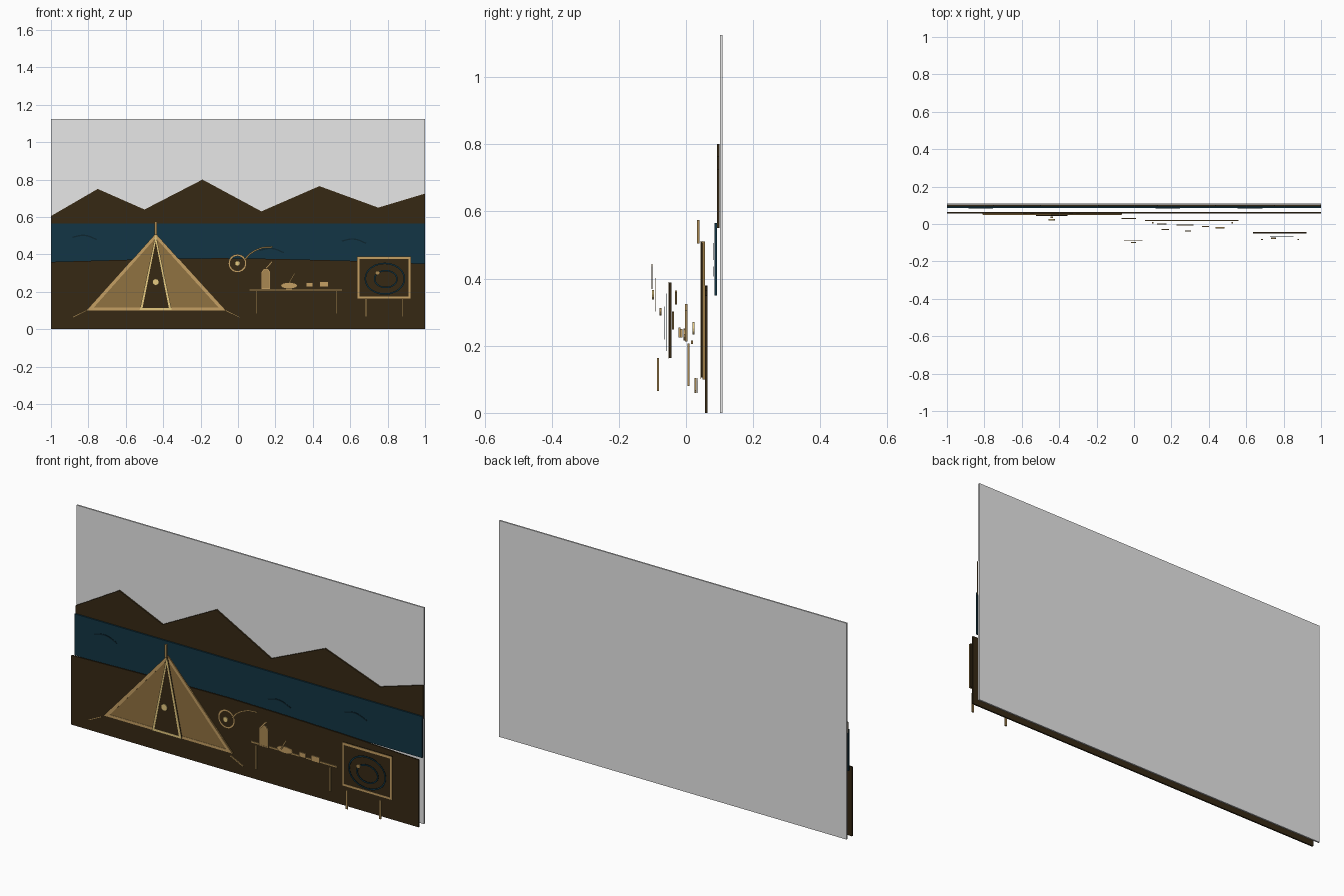
import bpy, bmesh, math
from mathutils import Vector

if "Cube" in bpy.data.objects:
    bpy.data.objects.remove(bpy.data.objects["Cube"])


def material(name, r, g, b):
    m = bpy.data.materials.new(name)
    m.use_nodes = True
    m.diffuse_color = (r, g, b, 1)
    m.node_tree.nodes["Principled BSDF"].inputs["Base Color"].default_value = (r, g, b, 1)
    return m


GREY = material("pale grey", .8, .8, .8)
EARTH = material("dark earth", .037, .022, .007)
WATER = material("deep blue", .006, .036, .058)
INK = material("dark navy", .004, .019, .03)
CANVAS = material("canvas brown", .28, .168, .052)
TAN = material("tan", .56, .35, .125)
CREAM = material("cream", .8, .6, .22)
WOOD = material("wood", .4, .25, .085)


def finish(name, bm, mat):
    bmesh.ops.recalc_face_normals(bm, faces=bm.faces)
    mesh = bpy.data.meshes.new(name)
    bm.to_mesh(mesh)
    bm.free()
    mesh.materials.append(mat)
    ob = bpy.data.objects.new(name, mesh)
    bpy.context.collection.objects.link(ob)
    return ob


def thicken(bm, t):
    new = bmesh.ops.extrude_face_region(bm, geom=bm.faces[:])["geom"]
    bmesh.ops.translate(bm, vec=(0, t, 0),
                        verts=[v for v in new if isinstance(v, bmesh.types.BMVert)])


def slab(name, pts, y, mat, t=.0075):
    """Flat outline in x and z, front at y, thickness t."""
    bm = bmesh.new()
    bm.faces.new([bm.verts.new((x, y, z)) for x, z in pts])
    thicken(bm, t)
    return finish(name, bm, mat)


def rect(name, x0, x1, z0, z1, y, mat, t=.0075):
    return slab(name, [(x0, z0), (x1, z0), (x1, z1), (x0, z1)], y, mat, t)


def oval(x, z, rx, rz, n=24):
    return [(x + rx * math.cos(math.tau * i / n), z + rz * math.sin(math.tau * i / n))
            for i in range(n)]


def ribbon(name, pts, y, width, mat, closed=False, t=.0015):
    """Flat mitred stroke along a path in x and z."""
    p = [Vector(q) for q in pts]
    n = len(p)
    bm = bmesh.new()
    pairs = []
    for i in range(n):
        a = p[i] - p[i - 1] if closed or i else p[1] - p[0]
        b = p[(i + 1) % n] - p[i] if closed or i < n - 1 else a
        a, b = a.normalized(), b.normalized()
        d = (a + b).normalized()
        off = Vector((-d.y, d.x)) * width / 2 / max(d.dot(a), .3)
        pairs.append([bm.verts.new((q.x, y, q.y)) for q in (p[i] + off, p[i] - off)])
    for i in range(n if closed else n - 1):
        (a, b), (c, d) = pairs[i], pairs[(i + 1) % n]
        bm.faces.new((a, b, d, c))
    thicken(bm, t)
    return finish(name, bm, mat)


# Backdrop layers
rect("sky", -1, 1, 0, 1.125, .101, GREY, .008)
slab("mountains", [(-1, .55), (1, .55), (1, .725), (.75, .65), (.435, .765), (.125, .63),
                   (-.19, .80), (-.5, .64), (-.75, .75), (-1, .605)], .093, EARTH)
rect("water", -1, 1, .35, .565, .085, WATER)
slab("ground", [(-1, 0), (1, 0), (1, .35), (.6, .366), (.2, .376), (-.1, .38),
                (-.5, .374), (-1, .36)], .057, EARTH)

# Ripples on the water
for i, (x, z) in enumerate([(-.82, .49), (.18, .42), (.62, .47)]):
    path = [(x + .065 * s, z + .012 * math.cos(2 * s) - .006 * s) for s in
            [k / 4 for k in range(-4, 5)]]
    ribbon(f"ripple_{i + 1}", path, .081, .007, INK)

# Tent
apex, left, right = (-.44, .51), (-.81, .10), (-.065, .10)
door = [apex, (-.525, .105), (-.355, .105)]
slab("tent_canvas", [apex, left, right], .051, CANVAS, .006)
ribbon("tent_trim", [(-.44, .50), (-.79, .107), (-.085, .107)], .049, .016, TAN, True)
slab("tent_door", door, .044, EARTH, .005)
ribbon("tent_door_trim", [(-.44, .49), (-.518, .108), (-.362, .108)], .042, .013, CREAM, True)
ribbon("tent_pole", [(-.44, .505), (-.44, .575)], .033, .012, WOOD, t=.0075)
ribbon("left_guy_line", [(-.81, .10), (-.885, .063)], .034, .008, WOOD)
ribbon("right_guy_line", [(-.065, .10), (.01, .063)], .026, .008, WOOD, t=.006)
slab("door_knob", oval(-.44, .252, .018, .018, 12), .02, CREAM, .006)

# Table
rect("table_top", .06, .56, .205, .216, .015, WOOD, .006)
for side, x in (("left", .525), ("right", .1)):
    rect(f"table_{side}_leg", x - .005, x + .005, .08, .206, .004, WOOD, .006)

# Things on the table
slab("jug", [(.123, .212), (.175, .212), (.175, .305), (.16, .325), (.138, .325),
             (.123, .305)], -.002, WOOD, .006)
ribbon("jug_outline", [(.126, .216), (.172, .216), (.172, .304), (.159, .321), (.139, .321),
                       (.126, .304)], -.0035, .006, TAN, True)
ribbon("jug_stirrer", [(.15, .325), (.183, .362)], -.033, .008, TAN, t=.006)
slab("bowl", oval(.273, .233, .045, .018, 16), -.008, TAN, .006)
ribbon("bowl_spoon", [(.275, .25), (.303, .30)], -.041, .007, WOOD, t=.006)
rect("small_cup", .363, .4, .225, .25, -.016, TAN, .006)
rect("large_cup", .437, .484, .225, .255, -.023, TAN, .006)

# Display board
rect("board", .637, .923, .163, .388, -.05, EARTH)
ribbon("board_frame", [(.642, .168), (.918, .168), (.918, .383), (.642, .383)],
       -.054, .013, TAN, True)
ribbon("board_outer_ring", oval(.785, .27, .105, .082), -.06, .008, WATER, True)
ribbon("board_inner_ring", oval(.79, .268, .06, .045), -.066, .008, WATER, True)
slab("board_dot", oval(.746, .301, .013, .011, 12), -.079, WOOD, .006)
for side, x in (("left", .878), ("right", .685)):
    rect(f"board_{side}_leg", x - .005, x + .005, .065, .163, -.086, WOOD, .006)

# Reel with its trailing line
ribbon("reel_ring", oval(-.003, .352, .044, .044), -.091, .011, TAN, True)
slab("reel_hub", oval(-.003, .352, .014, .014, 12), -.101, CREAM, .006)
ribbon("reel_line", [(.036, .372), (.06, .4), (.09, .42), (.13, .436), (.185, .44)],
       -.102, .008, WOOD)
